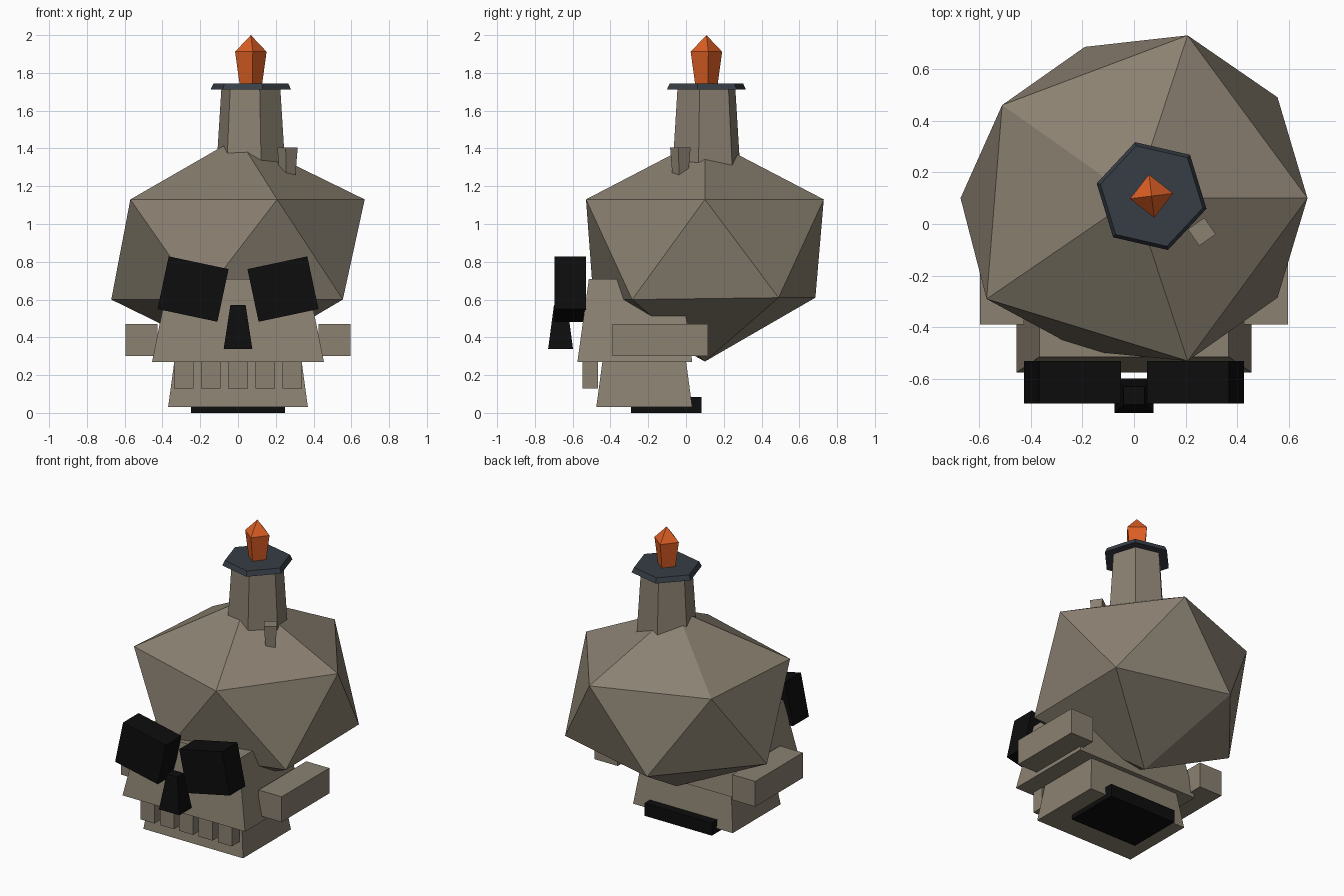
import bpy, bmesh, math
from mathutils import Matrix, Vector

if "Cube" in bpy.data.objects:
    bpy.data.objects.remove(bpy.data.objects["Cube"])


def material(name, rgb):
    m = bpy.data.materials.new(name)
    m.diffuse_color = (*rgb, 1)
    m.use_nodes = True
    m.node_tree.nodes["Principled BSDF"].inputs["Base Color"].default_value = m.diffuse_color
    return m


BONE = material("bone", (0.255, 0.218, 0.165))
BLACK = material("black", (0.004, 0.004, 0.004))
METAL = material("blue grey metal", (0.038, 0.048, 0.061))
FLAME = material("flame orange", (0.72, 0.115, 0.018))


def finish(bm, name, mat):
    bmesh.ops.recalc_face_normals(bm, faces=bm.faces)
    mesh = bpy.data.meshes.new(name)
    bm.to_mesh(mesh)
    bm.free()
    mesh.materials.append(mat)
    ob = bpy.data.objects.new(name, mesh)
    bpy.context.collection.objects.link(ob)
    return ob


def block(name, mat, x, y, z, top=(1, 1), tilt=0):
    """Box from (min, max) ranges; top scales its upper face, tilt turns it about y."""
    bm = bmesh.new()
    bmesh.ops.create_cube(bm, size=1)
    size = Vector((x[1] - x[0], y[1] - y[0], z[1] - z[0]))
    mid = Vector((x[0] + x[1], y[0] + y[1], z[0] + z[1])) / 2
    for v in bm.verts:
        if v.co.z > 0:
            v.co.x *= top[0]
            v.co.y *= top[1]
        v.co = Vector(a * b for a, b in zip(v.co, size))
    bm.transform(Matrix.Translation(mid) @ Matrix.Rotation(tilt, 4, 'Y'))
    return finish(bm, name, mat)


def turned(name, mat, centre, sides, turn, profile):
    """Stack of polygon rings (radius, z); radius 0 makes a point."""
    bm = bmesh.new()
    rings = []
    for r, z in profile:
        n = sides if r else 1
        rings.append([bm.verts.new((
            centre[0] + r * math.cos(turn + math.tau * i / sides),
            centre[1] + r * math.sin(turn + math.tau * i / sides), z)) for i in range(n)])
    for a, b in zip(rings, rings[1:]):
        for i in range(sides):
            j = (i + 1) % sides
            bm.faces.new((a[i], a[j], b[0]) if len(b) == 1 else (a[i], a[j], b[j], b[i]))
    for ring in (rings[0], rings[-1]):
        if len(ring) > 1:
            bm.faces.new(ring)
    return finish(bm, name, mat)


# Cranium: stretched icosahedron with a few corners knocked in
bm = bmesh.new()
bmesh.ops.create_icosphere(bm, subdivisions=1, radius=1)
bm.transform(Matrix.Translation((0, 0.1, 0.865)) @ Matrix.Diagonal((0.75, 0.74, 0.593, 1)))
for corner in [(-0.51, 0.46, 1.13), (-0.57, -0.29, 1.13), (-0.19, 0.685, 0.61),
               (-0.2, -0.49, 0.6), (0.555, -0.285, 0.6), (0.555, 0.49, 0.61)]:
    corner = Vector(corner)
    min(bm.verts, key=lambda v: (v.co - corner).length).co = corner
finish(bm, "cranium", BONE)

# Face and jaw
block("face", BONE, (-0.455, 0.455), (-0.575, 0.033), (0.27, 0.71), (0.805, 0.8))
block("jaw", BONE, (-0.37, 0.37), (-0.475, 0.033), (0.03, 0.275), (0.91, 0.87))
block("base_hollow", BLACK, (-0.25, 0.25), (-0.29, 0.083), (0, 0.085))

# Eye sockets and cheekbones, mirrored
for side, s in (("left", -1), ("right", 1)):
    c = 0.238 * s
    block(side + "_eye_socket", BLACK, (c - 0.162, c + 0.162), (-0.695, -0.53),
          (0.513, 0.798), tilt=-s * math.radians(12))
    x = sorted((0.425 * s, 0.596 * s))
    block(side + "_cheekbone", BONE, x, (-0.388, 0.117), (0.3, 0.47))

# Nose hole
block("nose_hole", BLACK, (-0.076, 0.076), (-0.73, -0.598), (0.337, 0.572), (0.53, 0.53))

# Teeth
for i in range(5):
    c = 0.1435 * (i - 2)
    block(f"tooth_{i + 1}", BONE, (c - 0.052, c + 0.052), (-0.549, -0.466), (0.13, 0.275))

# Candle, drip tray, flame and wax drip
AXIS = (0.068, 0.108)
TURN = math.radians(-13)
turned("candle", BONE, AXIS, 6, TURN, [(0.19, 1.25), (0.16, 1.72)])
turned("drip_tray", METAL, AXIS, 6, TURN, [(0.218, 1.713), (0.203, 1.745)])
turned("flame", FLAME, AXIS, 4, math.radians(7), [(0.06, 1.74), (0.084, 1.912), (0, 2.0)])
turned("wax_drip", BONE, (0.262, -0.03), 4, math.radians(-10), [(0.042, 1.25), (0.055, 1.405)])
